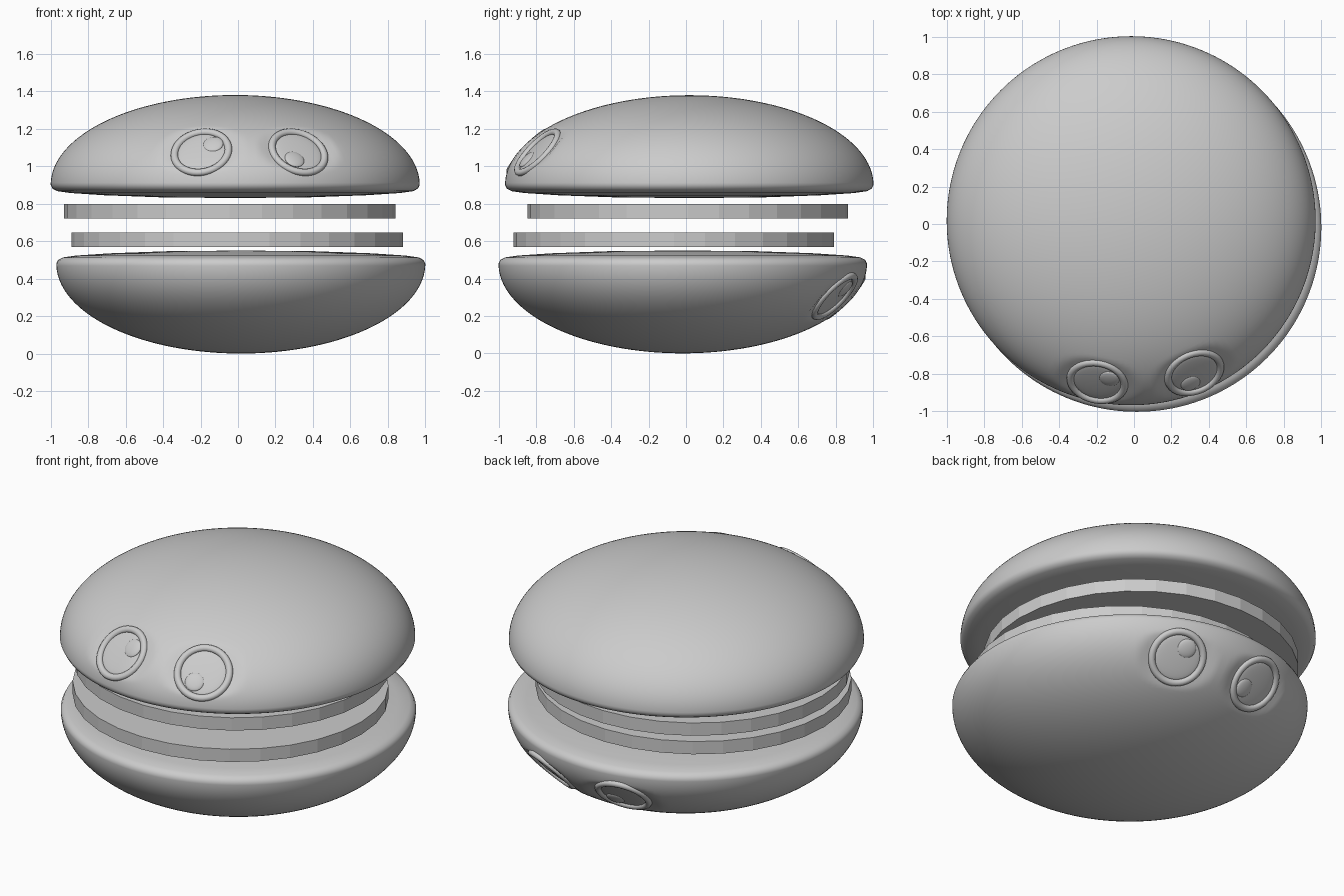
import bpy, bmesh, math
from mathutils import Vector, Matrix

if "Cube" in bpy.data.objects:
    bpy.data.objects.remove(bpy.data.objects["Cube"])

R, H = 0.985, 0.48          # bun radius and dome height


def smooth(ob, angle=40):
    bpy.ops.object.select_all(action='DESELECT')
    ob.select_set(True)
    bpy.context.view_layer.objects.active = ob
    bpy.ops.object.shade_smooth_by_angle(angle=math.radians(angle))


def make(name, bm, matrix):
    me = bpy.data.meshes.new(name)
    bm.to_mesh(me)
    bm.free()
    ob = bpy.data.objects.new(name, me)
    bpy.context.collection.objects.link(ob)
    ob.matrix_world = matrix
    return ob


def lathe(profile, n):
    bm = bmesh.new()
    vs = [bm.verts.new((r, 0, z)) for r, z in profile]
    es = [bm.edges.new(p) for p in zip(vs, vs[1:])]
    bmesh.ops.spin(bm, geom=vs + es, axis=(0, 0, 1), cent=(0, 0, 0),
                   angle=math.tau, steps=n, use_merge=True)
    bmesh.ops.remove_doubles(bm, verts=bm.verts, dist=1e-5)
    bmesh.ops.recalc_face_normals(bm, faces=bm.faces)
    return bm


# Eye frames on the dome: local x across, y up, z outward
def eye_frame(x, z, inset=0.03):
    y = -math.sqrt(R * R * (1 - (z / H) ** 2) - x * x)
    n = Vector((x / R**2, y / R**2, z / H**2)).normalized()
    side = Vector((0, 0, 1)).cross(n).normalized()
    m = Matrix((side, n.cross(side), n)).transposed().to_4x4()
    m.translation = Vector((x, y, z)) - n * inset
    return m


# frame, pupil offset
EYES = [(eye_frame(-0.185, 0.195), (0.058, 0.05)),
        (eye_frame(0.345, 0.195), (-0.04, -0.058))]


def bun_mesh():
    dome = [(R * math.cos(a), H * math.sin(a))
            for a in (i / 64 * math.pi / 2 for i in range(65))]
    base = [(0, -0.07), (0.4, -0.066), (0.7, -0.055), (0.88, -0.043),
            (0.95, -0.033), (0.975, -0.02)]
    bm = lathe(base + dome, 160)
    # shallow flat seats for the eyes
    for m, _ in EYES:
        inv = m.inverted()
        for v in bm.verts:
            p = inv @ v.co
            d = math.hypot(p.x, p.y)
            if d < 0.23 and p.z > 0:
                t = min(1, max(0, (0.23 - d) / 0.06))
                p.z *= 1 - t * t * (3 - 2 * t)
                v.co = m @ p
    return bm


def disc_blob(r, h):
    bm = bmesh.new()
    bmesh.ops.create_uvsphere(bm, u_segments=32, v_segments=16, radius=1)
    bmesh.ops.scale(bm, vec=(r, r, h), verts=bm.verts)
    return bm


def ring():
    prof = [(0.146 + 0.02 * math.cos(a), 0.018 * math.sin(a))
            for a in (i * math.tau / 12 for i in range(13))]
    return lathe(prof, 48)


# Buns with their eyes; the lower bun is the upper one turned over
for label, world in (
        ("upper", Matrix.Translation((-0.015, 0.0175, 0.9))),
        ("lower", Matrix.Translation((0.015, -0.0175, 0.48)) @ Matrix.Rotation(math.pi, 4, 'X'))):
    smooth(make(label + "_bun", bun_mesh(), world))
    for i, (m, (px, py)) in enumerate(EYES, 1):
        w = world @ m
        smooth(make(f"{label}_eye_rim_{i}", ring(), w))
        smooth(make(f"{label}_eyeball_{i}", disc_blob(0.13, 0.012), w))
        smooth(make(f"{label}_pupil_{i}", disc_blob(0.054, 0.014),
                    w @ Matrix.Translation((px, py, 0.007))))

# Flat filling slices
for name, loc in (("upper_filling", (-0.045, 0.01, 0.76)),
                  ("lower_filling", (-0.005, -0.065, 0.607))):
    bm = bmesh.new()
    bmesh.ops.create_cone(bm, cap_ends=True, segments=32, radius1=1, radius2=1, depth=0.078)
    bmesh.ops.scale(bm, vec=(0.885, 0.857, 1), verts=bm.verts)
    make(name, bm, Matrix.Translation(loc))
